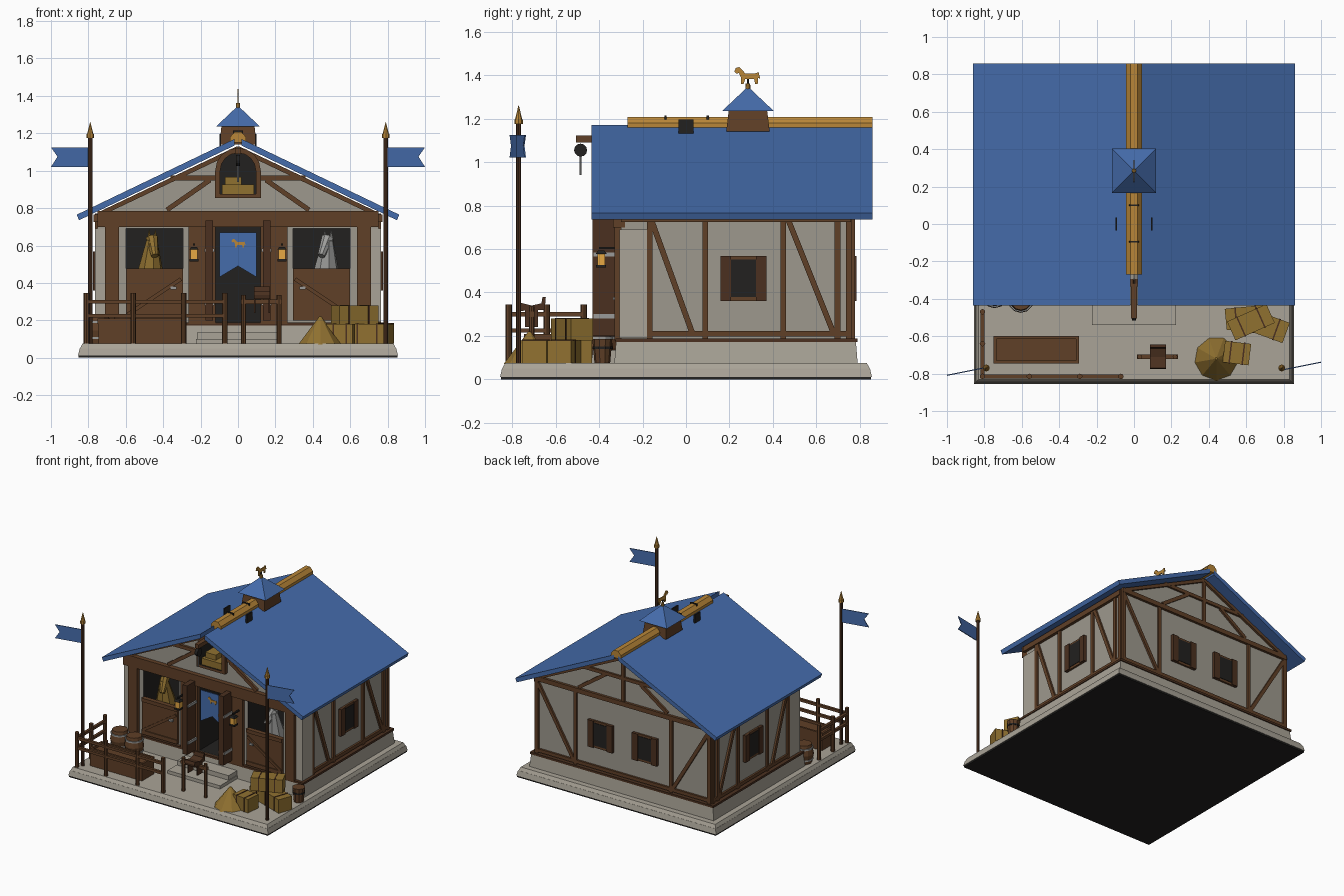
import bpy, bmesh, math
from mathutils import Vector, Matrix

if "Cube" in bpy.data.objects:
    bpy.data.objects.remove(bpy.data.objects["Cube"])

def mat(name, r, g, b):
    m = bpy.data.materials.new(name)
    m.diffuse_color = (r, g, b, 1)
    m.use_nodes = True
    m.node_tree.nodes["Principled BSDF"].inputs["Base Color"].default_value = m.diffuse_color
    return m

WALL = mat("wall plaster", .34, .315, .27)
STONE = mat("pale stone", .40, .37, .31)
WOOD = mat("timber brown", .115, .05, .02)
DARK = mat("dark timber", .07, .03, .014)
BLUE = mat("roof blue", .06, .15, .41)
GOLD = mat("gold", .48, .24, .04)
HAY = mat("hay", .28, .165, .03)
BLACK = mat("black", .016, .015, .014)
GREY = mat("grey", .33, .33, .32)
GLOW = mat("lantern glow", .85, .42, .06)

def finish(name, bm, m):
    bmesh.ops.recalc_face_normals(bm, faces=bm.faces)
    me = bpy.data.meshes.new(name)
    bm.to_mesh(me)
    bm.free()
    me.materials.append(m)
    ob = bpy.data.objects.new(name, me)
    bpy.context.collection.objects.link(ob)
    return ob

def box(name, m, x0, x1, y0, y1, z0, z1, top=1.0, rot=0.0):
    bm = bmesh.new()
    bmesh.ops.create_cube(bm, size=1)
    for v in bm.verts:
        k = top if v.co.z > 0 else 1
        v.co = Vector((v.co.x * abs(x1 - x0) * k, v.co.y * abs(y1 - y0) * k, v.co.z * (z1 - z0)))
    bm.transform(Matrix.Translation(((x0 + x1) / 2, (y0 + y1) / 2, (z0 + z1) / 2)) @ Matrix.Rotation(rot, 4, 'Z'))
    return finish(name, bm, m)

def rod(name, m, p, q, r1, r2=None, n=8):
    p, q = Vector(p), Vector(q)
    bm = bmesh.new()
    bmesh.ops.create_cone(bm, cap_ends=True, segments=n, radius1=r1, radius2=r1 if r2 is None else r2, depth=(q - p).length)
    if n == 4:
        bm.transform(Matrix.Rotation(math.pi / 4, 4, 'Z'))
    bm.transform(Matrix.Translation((p + q) / 2) @ (q - p).to_track_quat('Z', 'Y').to_matrix().to_4x4())
    return finish(name, bm, m)

def beam(name, p, q, w=.026, m=WOOD):
    return rod(name, m, p, q, w * .7071, n=4)

def prism(name, m, pts, plane, a, b):
    """extrude a 2D outline: plane 'xz' along y, 'yz' along x"""
    bm = bmesh.new()
    vs = [bm.verts.new((u, a, v) if plane == 'xz' else (a, u, v)) for u, v in pts]
    f = bm.faces.new(vs)
    g = bmesh.ops.extrude_face_region(bm, geom=[f])['geom']
    d = Vector((0, b - a, 0)) if plane == 'xz' else Vector((b - a, 0, 0))
    bmesh.ops.translate(bm, vec=d, verts=[e for e in g if isinstance(e, bmesh.types.BMVert)])
    return finish(name, bm, m)

def cut(ob, cutter):
    md = ob.modifiers.new("cut", 'BOOLEAN')
    md.operation, md.solver, md.object = 'DIFFERENCE', 'EXACT', cutter
    md.material_mode = 'TRANSFER'
    bpy.context.view_layer.objects.active = ob
    bpy.ops.object.modifier_apply(modifier=md.name)

HORSE = [(0, .72), (.06, .95), (.2, 1), (.32, .8), (.42, .62), (.8, .62), (.93, .7), (1, .3), (.92, .35),
         (.9, 0), (.8, 0), (.76, .3), (.42, .3), (.36, 0), (.26, 0), (.25, .4), (.18, .65), (.1, .6)]

def horse(name, plane, u, v, w, h, a, b):
    prism(name, GOLD, [(u + w * p, v + h * q) for p, q in HORSE], plane, a, b)

# ground slab and foundation
box("slab_underside", BLACK, -.852, .852, -.852, .852, 0, .012)
box("base_slab", STONE, -.855, .855, -.855, .855, .012, .05, .99)
box("base_top", STONE, -.845, .845, -.845, .845, .05, .075, .985)
box("foundation", STONE, -.79, .79, -.33, .79, .07, .175, .985)
box("sill", DARK, -.785, .785, -.325, .79, .172, .188)
box("door_step", STONE, -.225, .225, -.54, -.32, .07, .10)
box("upper_step", STONE, -.22, .22, -.43, -.32, .10, .135)

# house body with openings
body = prism("walls", WALL, [(-.75, .18), (.75, .18), (.75, .77), (0, 1.13), (-.75, .77)], 'xz', -.30, .76)
arch = lambda r, z: [(-r, z), (r, z)] + [(r * math.cos(i * math.pi / 8), 1.0 + r * math.sin(i * math.pi / 8)) for i in range(9)]
loft_frame = prism("loft_frame", WOOD, arch(.122, .855), 'xz', -.335, -.29)
cutters = [box("stall_cutter", BLACK, s * .6, s * .295, -.4, -.06, .2, .69) for s in (-1, 1)]
cutters.append(box("doorway_cutter", BLACK, -.12, .12, -.4, -.06, .19, .70))
cutters.append(prism("loft_cutter", BLACK, arch(.095, .875), 'xz', -.4, -.1))
for c in cutters:
    cut(body, c)
cut(loft_frame, cutters[-1])
for c in cutters:
    bpy.data.objects.remove(c)

# roof panels with a narrow gap at the ridge
for s in (-1, 1):
    prism("roof_panel", BLUE, [(s * .018, 1.17), (s * .862, .765), (s * .85, .735), (s * .018, 1.135)], 'xz', -.435, .857)
prism("ridge_cap", GOLD, [(-.042, 1.15), (.042, 1.15), (.042, 1.18), (.018, 1.208), (-.018, 1.208), (-.042, 1.18)], 'xz', -.27, .857)
for y in (-.095, .1):
    box("ridge_clip", BLACK, -.028, .028, y - .005, y + .005, 1.17, 1.214)
for s in (-1, 1):
    box("roof_plate", BLACK, s * .09, s * .1, -.035, .035, 1.13, 1.195)

# cupola and weathervane
box("cupola_base", WOOD, -.1, .1, .185, .385, 1.14, 1.24, .88)
rod("cupola_roof", BLUE, (0, .285, 1.235), (0, .285, 1.345), .168, .003, n=4)
rod("vane_base", GOLD, (0, .285, 1.335), (0, .285, 1.362), .012, .01)
rod("vane_rod", BLACK, (0, .285, 1.35), (0, .285, 1.40), .004)
horse("vane_horse", 'yz', .222, 1.36, .12, .077, -.004, .004)

# front frame
box("front_beam", WOOD, -.752, .752, -.335, -.28, .70, .785)
for s in (-1, 1):
    box("front_post", WOOD, s * .71, s * .635, -.33, -.28, .18, .72)
    box("door_post", WOOD, s * .265, s * .12, -.325, -.28, .18, .72)
    box("half_door", WOOD, s * .6, s * .295, -.318, -.285, .2, .475)
    box("half_door_rail", WOOD, s * .6, s * .295, -.326, -.31, .45, .478)
    box("half_door_rail", WOOD, s * .6, s * .295, -.326, -.31, .2, .23)
    beam("half_door_brace", (s * .59, -.317, .23), (s * .305, -.317, .42), .02)
    box("door_latch", GREY, s * .36, s * .33, -.335, -.315, .365, .38)
    # open door leaf with grey hinges
    leaf = prism("door_leaf", DARK, [(-.43, .2), (-.30, .2), (-.30, .735), (-.43, .735)], 'yz', s * .135, s * .175)
    for z in (.29, .575):
        box("door_hinge", GREY, s * .125, s * .18, -.425, -.30, z - .01, z + .01)
    # wall lantern
    box("lantern_arm", BLACK, s * .229, s * .241, -.40, -.32, .60, .61)
    box("lantern_top", BLACK, s * .21, s * .26, -.415, -.365, .578, .592, .6)
    box("lantern_glass", GLOW, s * .217, s * .253, -.408, -.372, .525, .58)
    box("lantern_foot", BLACK, s * .212, s * .258, -.413, -.367, .515, .527)
    # horse looking out of the stall
    hm = HAY if s < 0 else GREY
    x = s * .47
    rod("horse_neck", hm, (x, -.21, .44), (x + .01, -.25, .63), .075, .03)
    rod("horse_head", hm, (x + .01, -.235, .64), (x - .025 * s, -.292, .545), .034, .02)
    for e in (-.015, .018):
        rod("horse_ear", hm, (x + .01 + e, -.235, .64), (x + .01 + e, -.235, .685), .011, .001, n=5)
    # gable timbers
    beam("front_collar", (s * .12, -.305, .96), (s * .34, -.305, .96))
    beam("front_gable_brace", (s * .38, -.305, .79), (s * .15, -.305, .95))
    for y in (-.305, .765):
        beam("gable_rafter", (s * .74, y, .768), (0, y, 1.12), .024)

# banner, hay loft and hoist
prism("banner", BLUE, [(-.1, .67), (.1, .67), (.1, .43), (0, .49), (-.1, .43)], 'xz', -.315, -.308)
horse("banner_horse", 'xz', -.035, .59, .075, .045, -.32, -.314)
box("loft_hay", HAY, -.085, .085, -.325, -.2, .875, .925)
box("loft_hay_top", HAY, -.07, .02, -.30, -.2, .925, .965)
box("hoist_beam", WOOD, -.016, .016, -.505, -.2, 1.09, 1.122)
rod("pulley", BLACK, (-.012, -.485, 1.055), (.012, -.485, 1.055), .03, n=12)
rod("hoist_rope", GREY, (0, -.485, 1.03), (0, -.485, .94), .005, n=6)

# side and back wall framing; P maps wall coordinate and offset to space
def window(P, u):
    def plate(name, m, u0, u1, z0, z1, d):
        a, b = P(u0, -.01), P(u1, d)
        box(name, m, a[0], b[0], a[1], b[1], z0, z1)
    plate("window_frame", WOOD, u - .075, u + .075, .36, .568, .014)
    plate("window_pane", BLACK, u - .058, u + .058, .378, .552, .018)
    for s in (-1, 1):
        plate("shutter", DARK, u + s * .058, u + s * .106, .36, .568, .024)

for s in (-1, 1):
    P = lambda u, d, s=s: (s * (.75 + d), u)
    L = lambda u, z: (s * .752, u, z)
    for u in (-.167, .088, .447, .697, .75):
        beam("side_post", L(u, .18), L(u, .77))
    beam("side_brace", L(-.16, .735), L(.03, .21))
    beam("side_brace", L(.47, .735), L(.68, .21))
    beam("side_bottom_rail", L(-.17, .21), L(.76, .21))
    beam("side_top_rail", L(-.3, .745), L(.76, .745), .04)
    box("corner_pier", STONE, s * .71, s * .765, -.305, -.18, .19, .69)
    window(P, .265)
    B = lambda x, z: (s * x, .762, z)
    beam("back_corner_post", B(.74, .18), B(.74, .77), .03)
    beam("back_post", B(.41, .18), B(.41, .77))
    beam("back_brace", B(.73, .73), B(.42, .21))
    beam("back_gable_brace", B(.38, .79), B(.15, .95))
    window(lambda u, d: (u, .76 + d), s * .19)
beam("back_tie", (-.75, .762, .765), (.75, .762, .765), .035)
beam("back_rail", (-.75, .762, .21), (.75, .762, .21))
beam("back_collar", (-.36, .762, .96), (.36, .762, .96))
beam("back_king_post", (0, .762, .77), (0, .762, 1.12))

# flag poles with swallowtail flags
for s in (-1, 1):
    rod("flag_pole", DARK, (s * .79, -.77, .07), (s * .79, -.77, 1.19), .012)
    rod("pole_collar", GOLD, (s * .79, -.77, 1.175), (s * .79, -.77, 1.195), .019)
    rod("pole_tip", GOLD, (s * .79, -.77, 1.195), (s * .79, -.77, 1.26), .017, .001)
    flag = prism("flag", BLUE, [(s * .8, 1.125), (s * 1.0, 1.125), (s * .965, 1.075), (s * 1.0, 1.02), (s * .8, 1.02)], 'xz', -.772, -.766)
    for v in flag.data.vertices:
        v.co.y += (abs(v.co.x) - .8) * .2 * s - .01 * (s > 0)

# fence
for x in (-.81, -.56, -.29, -.07):
    rod("fence_post", WOOD, (x, -.815, .07), (x, -.815, .345), .015)
for y in (-.64, -.47):
    rod("fence_post", WOOD, (-.81, y, .07), (-.81, y, .345), .015)
for z in (.225, .30):
    beam("front_fence_rail", (-.82, -.815, z), (-.06, -.815, z), .02)
    beam("side_fence_rail", (-.81, -.82, z), (-.81, -.46, z), .02)

# trough and barrels
box("trough", WOOD, -.745, -.30, -.745, -.60, .075, .19)
for y in (-.745, -.615):
    box("trough_rim", WOOD, -.75, -.295, y, y + .015, .18, .21)
for x in (-.75, -.31):
    box("trough_rim", WOOD, x, x + .015, -.745, -.60, .18, .21)
for x, y in ((-.605, -.405), (-.745, -.38)):
    rod("barrel_lower", WOOD, (x, y, .07), (x, y, .145), .055, .07, n=12)
    rod("barrel_upper", WOOD, (x, y, .145), (x, y, .22), .07, .055, n=12)
    for z in (.10, .185):
        rod("barrel_hoop", GREY, (x, y, z), (x, y, z + .012), .067, n=12)
rod("bucket", WOOD, (.79, -.385, .075), (.79, -.385, .185), .036, .046, n=10)
rod("bucket_hoop", BLACK, (.79, -.385, .14), (.79, -.385, .152), .046, n=10)

# saddle rack
for x in (.03, .22):
    rod("rack_post", WOOD, (x, -.71, .07), (x, -.71, .335), .013)
beam("rack_rail", (.015, -.71, .30), (.235, -.71, .30), .024)
prism("saddle", DARK, [(-.775, .335), (-.77, .355), (-.71, .34), (-.665, .35), (-.66, .38), (-.645, .38), (-.65, .32), (-.77, .315)], 'yz', .085, .17)
for x in (.085, .163):
    box("saddle_flap", DARK, x, x + .008, -.74, -.68, .24, .33)

# hay pile and bales
rod("hay_pile", HAY, (.44, -.72, .07), (.44, -.72, .22), .12, .006, n=9)
def bale(x, y, z, a, l=.22, w=.115, h=.105):
    box("hay_bale", HAY, x - l / 2, x + l / 2, y - w / 2, y + w / 2, z, z + h, rot=a)
    for k in (-.25, .25):
        cx, cy = x + k * l * math.cos(a), y + k * l * math.sin(a)
        box("bale_strap", DARK, cx - .004, cx + .004, cy - w / 2 - .003, cy + w / 2 + .003, z, z + h + .003, rot=a)
bale(.55, -.69, .075, -.12, .14)
bale(.60, -.50, .075, .1)
bale(.71, -.545, .075, -.35)
bale(.625, -.525, .18, .42, .23, .11, .1)
